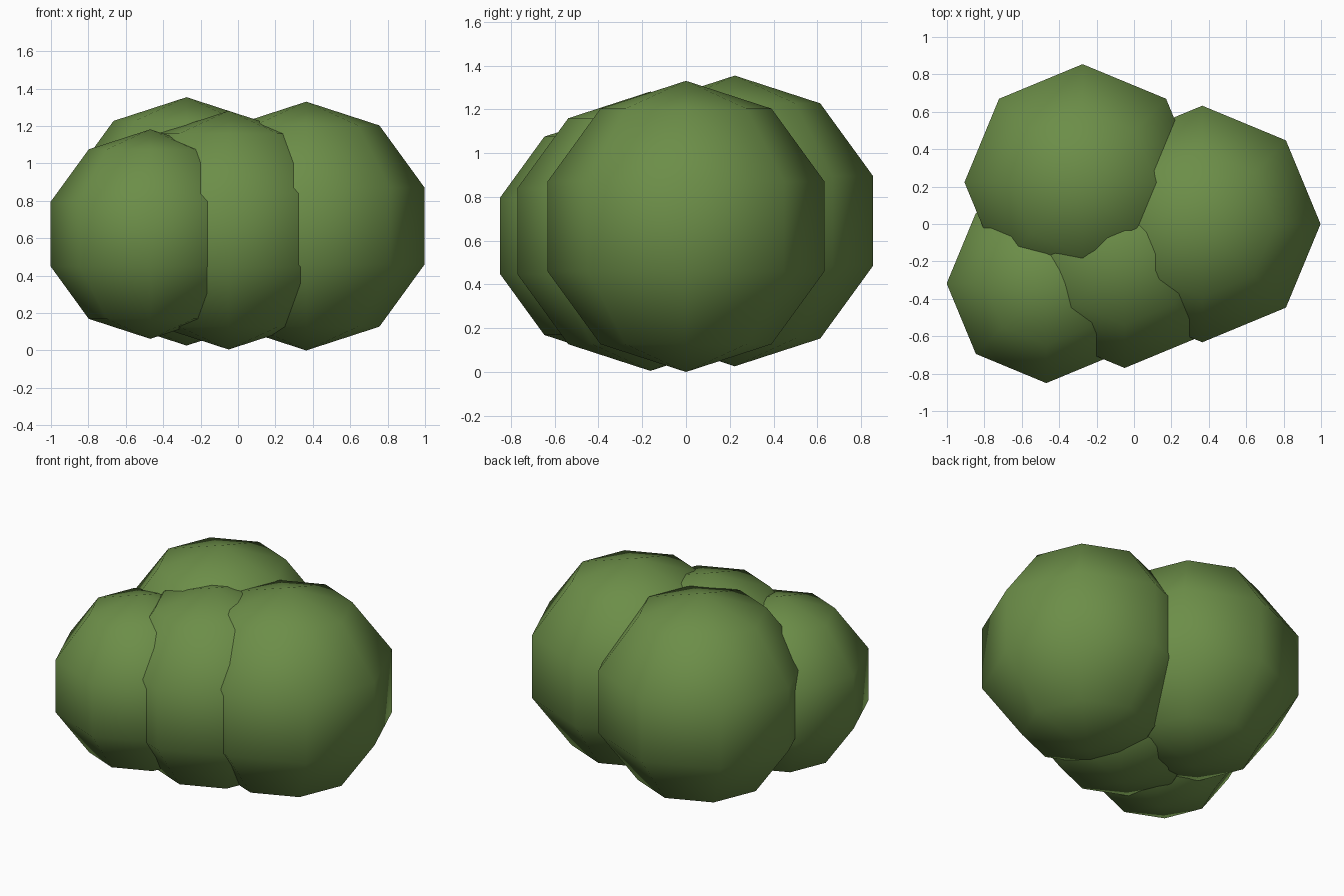
import bpy

if "Cube" in bpy.data.objects:
    bpy.data.objects.remove(bpy.data.objects["Cube"])

# Leaf colour
leaf = bpy.data.materials.new("leaf_green")
leaf.diffuse_color = (0.15, 0.27, 0.065, 1.0)
leaf.use_nodes = True
leaf.node_tree.nodes["Principled BSDF"].inputs["Base Color"].default_value = leaf.diffuse_color


def leaf_clump(name, center, radius):
    """Smooth low-poly ball of foliage: 8 segments, 5 rings."""
    bpy.ops.mesh.primitive_uv_sphere_add(
        segments=8, ring_count=5, radius=radius, location=center)
    clump = bpy.context.object
    clump.name = name
    clump.data.materials.append(leaf)
    bpy.ops.object.shade_smooth()


# Four overlapping clumps form the bush
leaf_clump("right_clump", (0.365, 0.0, 0.665), 0.665)
leaf_clump("back_clump", (-0.275, 0.223, 0.69), 0.664)
leaf_clump("left_clump", (-0.469, -0.318, 0.622), 0.56)
leaf_clump("front_clump", (-0.05, -0.163, 0.643), 0.638)
